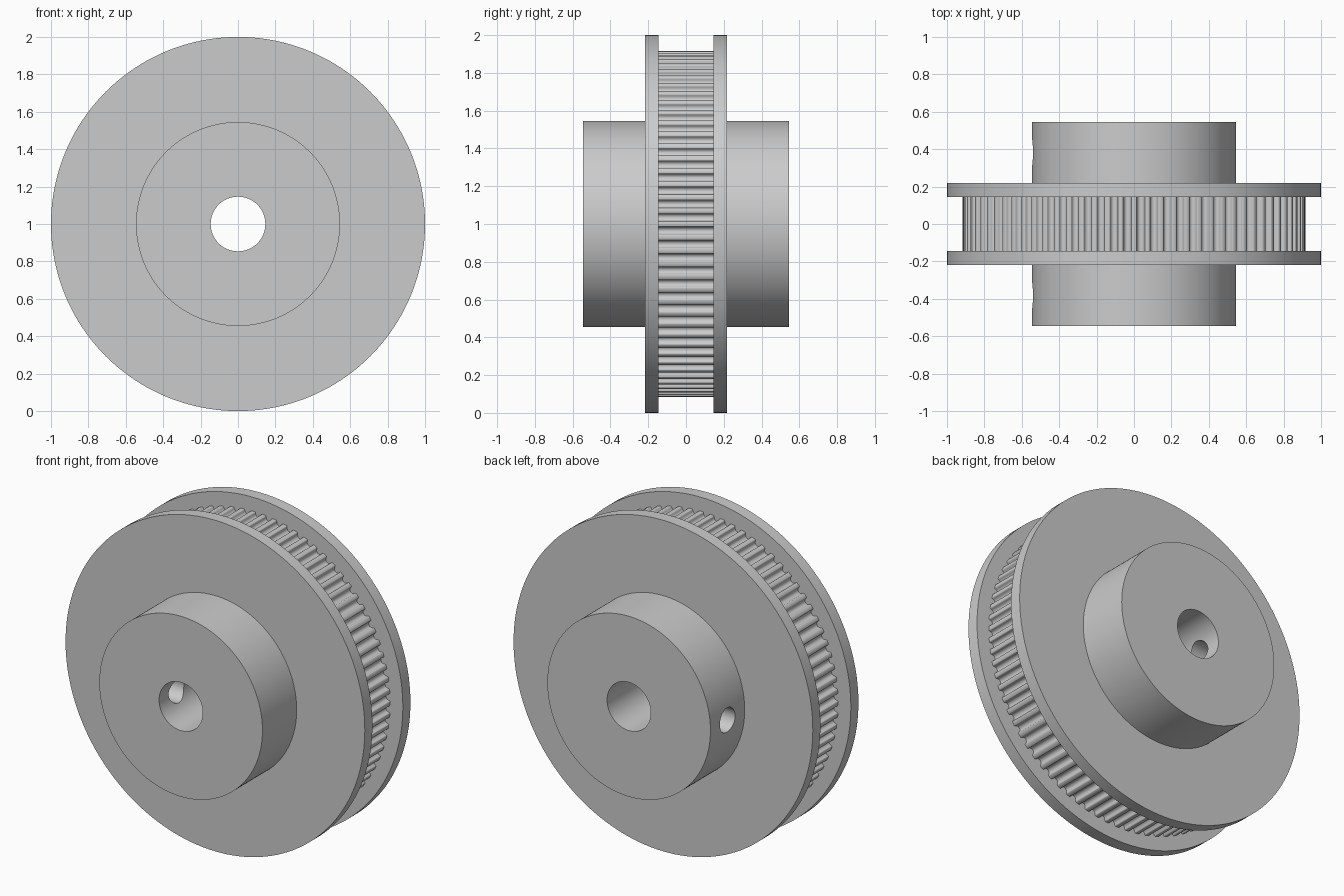
import bpy, bmesh, math
from mathutils import Matrix

TEETH = 80
AXIS_Z = 1.0
TIP_R = 0.916
# Half of one groove: (fraction of pitch from groove centre, depth)
GROOVE = [(0.34, 0.0), (0.305, 0.002), (0.28, 0.007), (0.265, 0.013),
          (0.22, 0.020), (0.13, 0.026)]

cube = bpy.data.objects.get("Cube")
if cube:
    bpy.data.objects.remove(cube, do_unlink=True)

metal = bpy.data.materials.new("plain grey metal")
metal.use_nodes = True
metal.diffuse_color = (0.6, 0.6, 0.6, 1)
metal.node_tree.nodes["Principled BSDF"].inputs["Base Color"].default_value = (0.6, 0.6, 0.6, 1)


def add_object(name, bm):
    bmesh.ops.recalc_face_normals(bm, faces=bm.faces)
    mesh = bpy.data.meshes.new(name)
    bm.to_mesh(mesh)
    bm.free()
    mesh.materials.append(metal)
    obj = bpy.data.objects.new(name, mesh)
    bpy.context.collection.objects.link(obj)
    return obj


def circle(radius, count=160):
    return [(math.tau * i / count, radius) for i in range(count)]


def ring(name, outline, inner_r, y0, y1):
    """Closed ring around the y axis with a polar outer outline."""
    bm = bmesh.new()
    bore = [(a, inner_r) for a, _ in outline]
    loops = [[bm.verts.new((r * math.cos(a), y, AXIS_Z + r * math.sin(a))) for a, r in pts]
             for pts, y in ((outline, y0), (outline, y1), (bore, y1), (bore, y0))]
    n = len(outline)
    for k in range(4):
        a, b = loops[k], loops[(k + 1) % 4]
        for i in range(n):
            j = (i + 1) % n
            bm.faces.new((a[i], a[j], b[j], b[i]))
    return add_object(name, bm)


def smooth(obj, degrees):
    bpy.ops.object.select_all(action='DESELECT')
    obj.select_set(True)
    bpy.context.view_layer.objects.active = obj
    bpy.ops.object.shade_smooth_by_angle(angle=math.radians(degrees))


# Toothed rim: rounded grooves between flat-topped teeth
groove = [(-f, d) for f, d in GROOVE] + [(0, 0.0276)] + [(f, d) for f, d in reversed(GROOVE)]
pitch = math.tau / TEETH
teeth = [((t + 0.5 + f) * pitch, TIP_R - d) for t in range(TEETH) for f, d in groove]
smooth(ring("toothed_rim", teeth, 0.5, -0.15, 0.15), 40)

# Flanges either side of the teeth
for name, y0, y1 in (("front_flange", -0.218, -0.145), ("back_flange", 0.145, 0.218)):
    smooth(ring(name, circle(1.0), 0.5, y0, y1), 30)

# Hub running right through, with the shaft bore
hub = ring("hub", circle(0.545), 0.146, -0.545, 0.545)

# Set screw holes, one in each end of the hub
for side in (-1, 1):
    bm = bmesh.new()
    place = Matrix.Translation((-0.35, side * 0.382, AXIS_Z)) @ Matrix.Rotation(math.pi / 2, 4, 'Y')
    bmesh.ops.create_cone(bm, cap_ends=True, segments=48, radius1=0.073, radius2=0.073,
                          depth=0.7, matrix=place)
    cutter = add_object("screw_hole_cutter", bm)
    cutter.hide_render = True
    cut = hub.modifiers.new("screw_hole", 'BOOLEAN')
    cut.operation = 'DIFFERENCE'
    cut.solver = 'EXACT'
    cut.object = cutter
    bpy.context.view_layer.objects.active = hub
    bpy.ops.object.modifier_apply(modifier=cut.name)
    bpy.data.objects.remove(cutter, do_unlink=True)
smooth(hub, 30)
